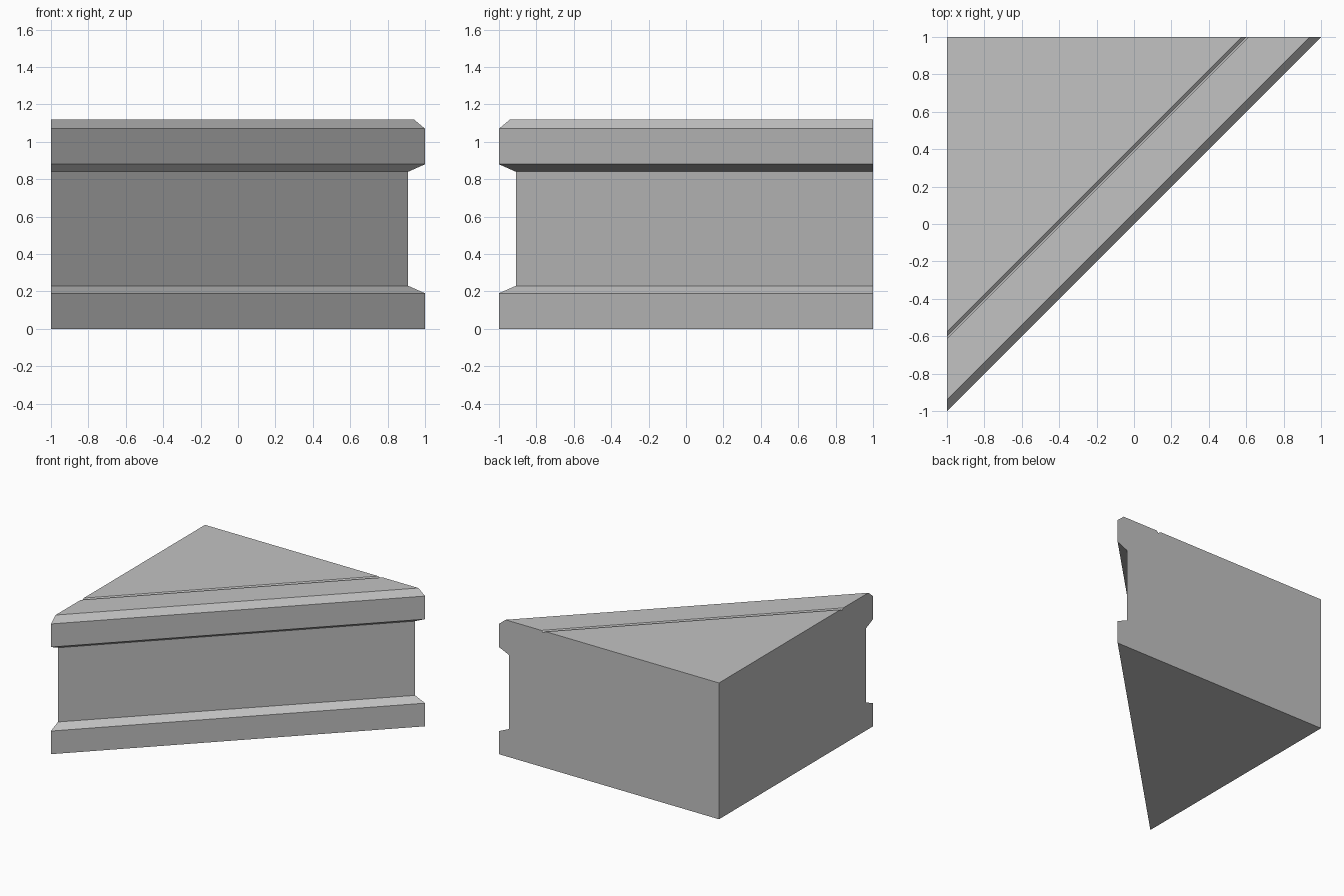
import bpy
import bmesh

cube = bpy.data.objects.get("Cube")
if cube:
    bpy.data.objects.remove(cube, do_unlink=True)

# Plain grey stone
stone = bpy.data.materials.new("grey_stone")
stone.use_nodes = True
grey = (0.54, 0.54, 0.54, 1)
stone.diffuse_color = grey
stone.node_tree.nodes["Principled BSDF"].inputs["Base Color"].default_value = grey

HEIGHT = 1.12
# Moulding profile: (inset from the diagonal face, height)
plinth = [(0, 0), (0, 0.19), (0.09, 0.23)]
cornice = [(0.09, 0.84), (0, 0.88), (0, 1.07), (0.06, HEIGHT)]
groove = [(0.385, HEIGHT), (0.4, HEIGHT - 0.015), (0.425, HEIGHT)]
profile = plinth + cornice + groove

bm = bmesh.new()
# The same profile ends on the left wall and on the back wall
left_end = [bm.verts.new((-1, -1 + o, z)) for o, z in profile]
back_end = [bm.verts.new((1 - o, 1, z)) for o, z in profile]
corner_top = bm.verts.new((-1, 1, HEIGHT))
corner_bottom = bm.verts.new((-1, 1, 0))

# Moulded diagonal front and top strips
for i in range(len(profile) - 1):
    bm.faces.new((left_end[i], back_end[i], back_end[i + 1], left_end[i + 1]))

# Rest of the top, underside and the two straight walls
bm.faces.new((left_end[-1], back_end[-1], corner_top))
bm.faces.new((back_end[0], left_end[0], corner_bottom))
bm.faces.new(left_end + [corner_top, corner_bottom])
bm.faces.new(list(reversed(back_end + [corner_top, corner_bottom])))
bmesh.ops.recalc_face_normals(bm, faces=bm.faces)

mesh = bpy.data.meshes.new("corner_wall_block")
bm.to_mesh(mesh)
bm.free()
mesh.materials.append(stone)
block = bpy.data.objects.new("corner_wall_block", mesh)
bpy.context.collection.objects.link(block)
